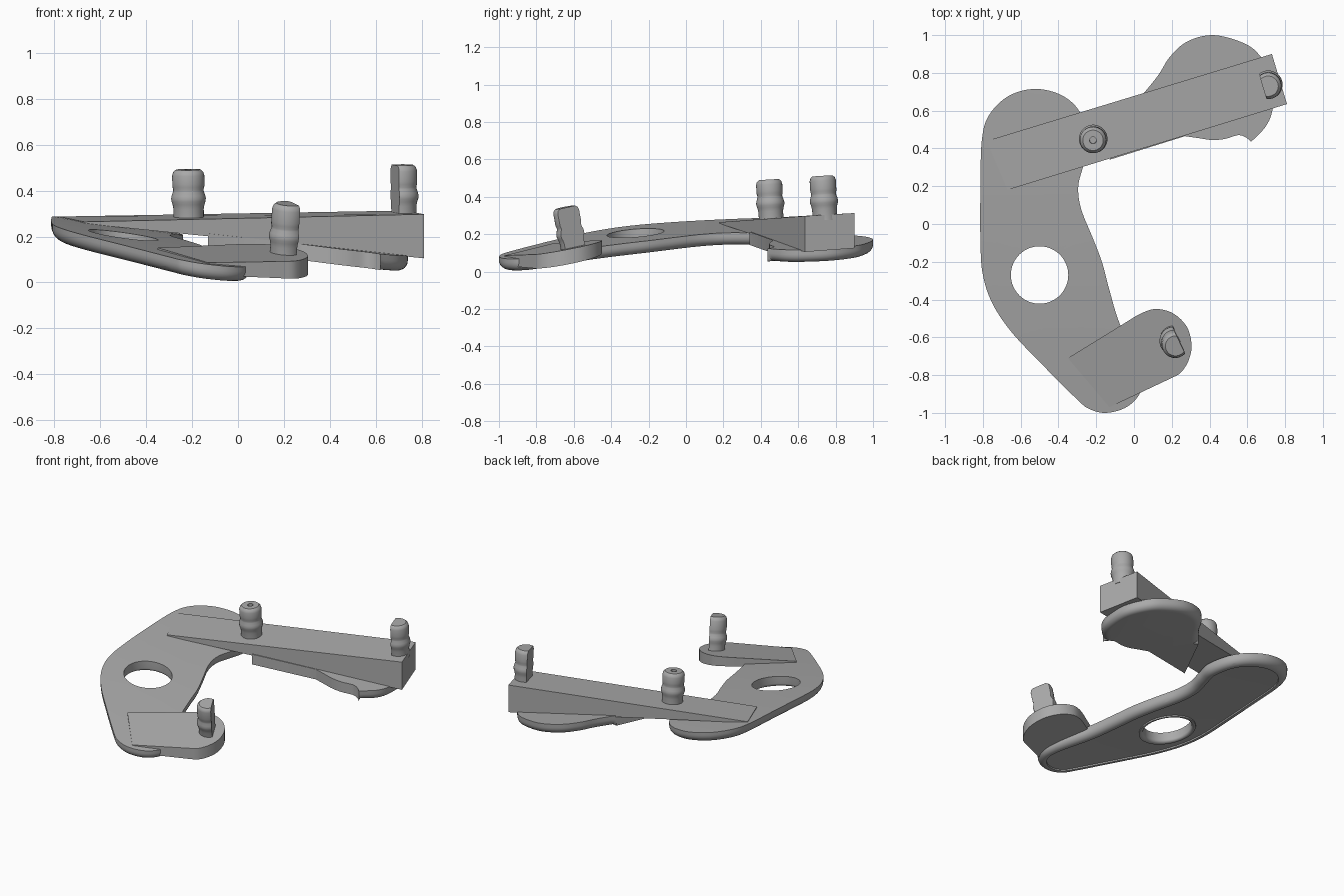
import bpy, bmesh, math
from mathutils import Vector

if "Cube" in bpy.data.objects:
    bpy.data.objects.remove(bpy.data.objects["Cube"])

grey = bpy.data.materials.new("plain grey")
grey.diffuse_color = (0.4, 0.4, 0.4, 1)
grey.use_nodes = True
grey.node_tree.nodes["Principled BSDF"].inputs["Base Color"].default_value = grey.diffuse_color


def finish(name, bm, angle=32):
    bmesh.ops.recalc_face_normals(bm, faces=bm.faces[:])
    me = bpy.data.meshes.new(name)
    bm.to_mesh(me)
    bm.free()
    me.materials.append(grey)
    me.shade_smooth()
    me.set_sharp_from_angle(angle=math.radians(angle))
    ob = bpy.data.objects.new(name, me)
    bpy.context.collection.objects.link(ob)
    return ob


def spline(pts, closed=False, n=6):
    """Smooth curve through 2D points."""
    p = [Vector(q) for q in pts]
    m = len(p)
    out = []
    for i in range(m if closed else m - 1):
        def g(k):
            return p[k % m] if closed else p[max(0, min(m - 1, k))]
        a, b, c, d = g(i - 1), g(i), g(i + 1), g(i + 2)
        for k in range(n):
            t = k / n
            out.append(0.5 * (2 * b + (c - a) * t + (2 * a - 5 * b + 4 * c - d) * t * t
                              + (3 * b - a - 3 * c + d) * t ** 3))
    if not closed:
        out.append(p[-1])
    return out


def rounded(r, depth, lip=0.0):
    """Edge profile as (inset, depth): wall, bottom fillet, optional recess."""
    prof = [(0, 0)]
    for k in range(7):
        a = math.pi / 2 * k / 6
        prof.append((r * (1 - math.cos(a)), depth - r + r * math.sin(a)))
    if lip:
        prof += [(r + 0.006, depth), (r + 0.006, depth - lip)]
    return prof


def slab(name, loops, height, cuts=()):
    """Solid from loops of (points, weights, profile); height(x, y) is the top."""
    bm = bmesh.new()
    tops, bottoms = [], []
    for pts, weights, prof in loops:
        n = len(pts)
        rings = []
        for inset, depth in prof:
            ring = []
            for i in range(n):
                t = (pts[(i + 1) % n] - pts[i - 1]).normalized()
                q = pts[i] + Vector((-t.y, t.x)) * inset * weights[i]
                ring.append(bm.verts.new((q.x, q.y, -depth)))
            rings.append(ring)
        for a, b in zip(rings, rings[1:]):
            for i in range(n):
                j = (i + 1) % n
                bm.faces.new((a[i], a[j], b[j], b[i]))
        for ring, store in ((rings[0], tops), (rings[-1], bottoms)):
            store += [bm.edges.get((ring[i], ring[(i + 1) % n])) for i in range(n)]
    for edges in (tops, bottoms):
        bmesh.ops.triangle_fill(bm, edges=edges, use_beauty=True, use_dissolve=False)
    for y in cuts:
        bmesh.ops.bisect_plane(bm, geom=bm.verts[:] + bm.edges[:] + bm.faces[:],
                               plane_co=(0, y, 0), plane_no=(0, 1, 0), dist=1e-5)
    for v in bm.verts:
        v.co.z += height(v.co.x, v.co.y)
    bmesh.ops.remove_doubles(bm, verts=bm.verts[:], dist=1e-5)
    return finish(name, bm)


# main curved plate with a round hole
def plate_top(x, y):
    return 0.225 - 0.14 * (x + 0.5) + 0.06 * y - 0.035 * y * y


plate = spline([(-.15, -1), (-.05, -.975), (.02, -.915), (.05, -.83), (.02, -.72), (-.075, -.53),
                (-.13, -.35), (-.17, -.2), (-.22, -.07), (-.28, .08), (-.295, .2), (-.265, .32),
                (-.24, .44), (-.285, .59), (-.38, .68), (-.52, .715), (-.66, .68), (-.765, .58),
                (-.805, .45), (-.813, .2), (-.813, -.1), (-.8, -.27), (-.75, -.42), (-.65, -.57),
                (-.5, -.73), (-.3, -.93), (-.235, -.98)], closed=True)
hole = [Vector((-.5 + .152 * math.cos(a), -.27 - .152 * math.sin(a)))
        for a in (math.tau * k / 64 for k in range(64))]
slab("main_plate", [(plate, [1] * len(plate), rounded(.05, .07, .01)),
                    (hole, [1] * 64, rounded(.02, .07, .01))],
     plate_top, [-.9 + .15 * k for k in range(11)])


# second pad below the arm, rounded only along its outer arc
def arm_bottom(x, y):
    return 0.27 - 0.1232 * (x + 0.67) + 0.0383 * (y - 0.18)


arc = spline([(.62, .435), (.7, .52), (.735, .62), (.73, .78), (.65, .91), (.55, .97), (.41, 1),
              (.28, .965), (.19, .885), (.13, .79), (.05, .69)])
wave = spline([(.27, .465), (.34, .455), (.41, .445), (.48, .45), (.55, .47), (.59, .46), (.62, .435)])
pad = arc + [Vector((-.13, .34))] + wave[:-1]
weights = [0] + [1] * (len(arc) - 2) + [0] * (len(pad) - len(arc) + 1)
slab("outer_pad", [(pad, weights, rounded(.045, .07))], lambda x, y: arm_bottom(x, y) + .003)

# wedge arm bridging plate and pad
corners = [(-.78, .44, .287), (-.67, .18, .264), (.81, .635, .297), (.73, .9, .313)]
bm = bmesh.new()
top = [bm.verts.new(c) for c in corners]
low = [bm.verts.new((x, y, min(arm_bottom(x, y), z - .008))) for x, y, z in corners]
bm.faces.new(top)
bm.faces.new(low[::-1])
for i in range(4):
    j = (i + 1) % 4
    bm.faces.new((top[i], low[i], low[j], top[j]))
finish("wedge_arm", bm)


# front tab with a rounded end
def tab_top(x, y):
    return 0.086 - 0.072 * (x + 0.13) + 0.189 * (y + 0.97)


tab = [Vector((-.35, -.71)), Vector((-.13, -.97))] + spline(
    [(.2, -.815), (.25, -.785), (.29, -.72), (.305, -.64), (.28, -.545), (.21, -.475),
     (.12, -.45), (.04, -.472), (-.05, -.525)])
bm = bmesh.new()
top = [bm.verts.new((p.x, p.y, tab_top(*p))) for p in tab]
low = [bm.verts.new((p.x, p.y, tab_top(*p) - .062 - .06 * p.x)) for p in tab]
bm.faces.new(top)
bm.faces.new(low[::-1])
for i in range(len(tab)):
    j = (i + 1) % len(tab)
    bm.faces.new((top[i], low[i], low[j], top[j]))
finish("front_tab", bm)


# ribbed pegs: turned profile, optional flat side, optional centre hole
def peg(name, base, axis, height, flat=None, bore=False):
    prof = [(0, -.03), (.066, -.03), (.066, .03), (.07, .05), (.0745, .063), (.0755, .075),
            (.073, .088), (.067, .105), (.066, .113), (.0695, .126), (.07, .14),
            (.07, height - .025), (.065, height - .01), (.054, height)]
    prof += [(.018, height), (.018, height - .03), (0, height - .03)] if bore else [(0, height)]
    n = 48
    bm = bmesh.new()
    rings = []
    for r, z in prof:
        count = n if r else 1
        rings.append([bm.verts.new((r * math.cos(math.tau * k / n), r * math.sin(math.tau * k / n), z))
                      for k in range(count)])
    for a, b in zip(rings, rings[1:]):
        for i in range(n):
            j = (i + 1) % n
            if len(a) == 1:
                bm.faces.new((a[0], b[j], b[i]))
            elif len(b) == 1:
                bm.faces.new((a[i], a[j], b[0]))
            else:
                bm.faces.new((a[i], a[j], b[j], b[i]))
    if flat:
        no = Vector((*flat, 0)).normalized()
        bmesh.ops.bisect_plane(bm, geom=bm.verts[:] + bm.edges[:] + bm.faces[:],
                               plane_co=no * .028, plane_no=no, clear_outer=True)
        bmesh.ops.holes_fill(bm, edges=[e for e in bm.edges if e.is_boundary])
    ob = finish(name, bm)
    ob.location = base
    ob.rotation_mode = 'QUATERNION'
    ob.rotation_quaternion = Vector((0, 0, 1)).rotation_difference(Vector(axis))


peg("middle_peg", (-.215, .455, .292), (-.01, -.06, 1), .2, bore=True)
peg("arm_end_peg", (.712, .742, .304), (-.01, -.06, 1), .208, flat=(-.957, -.29))
peg("front_tab_peg", (.205, -.605, tab_top(.205, -.605)), (.072, -.189, 1), .217, flat=(.9, .43))
